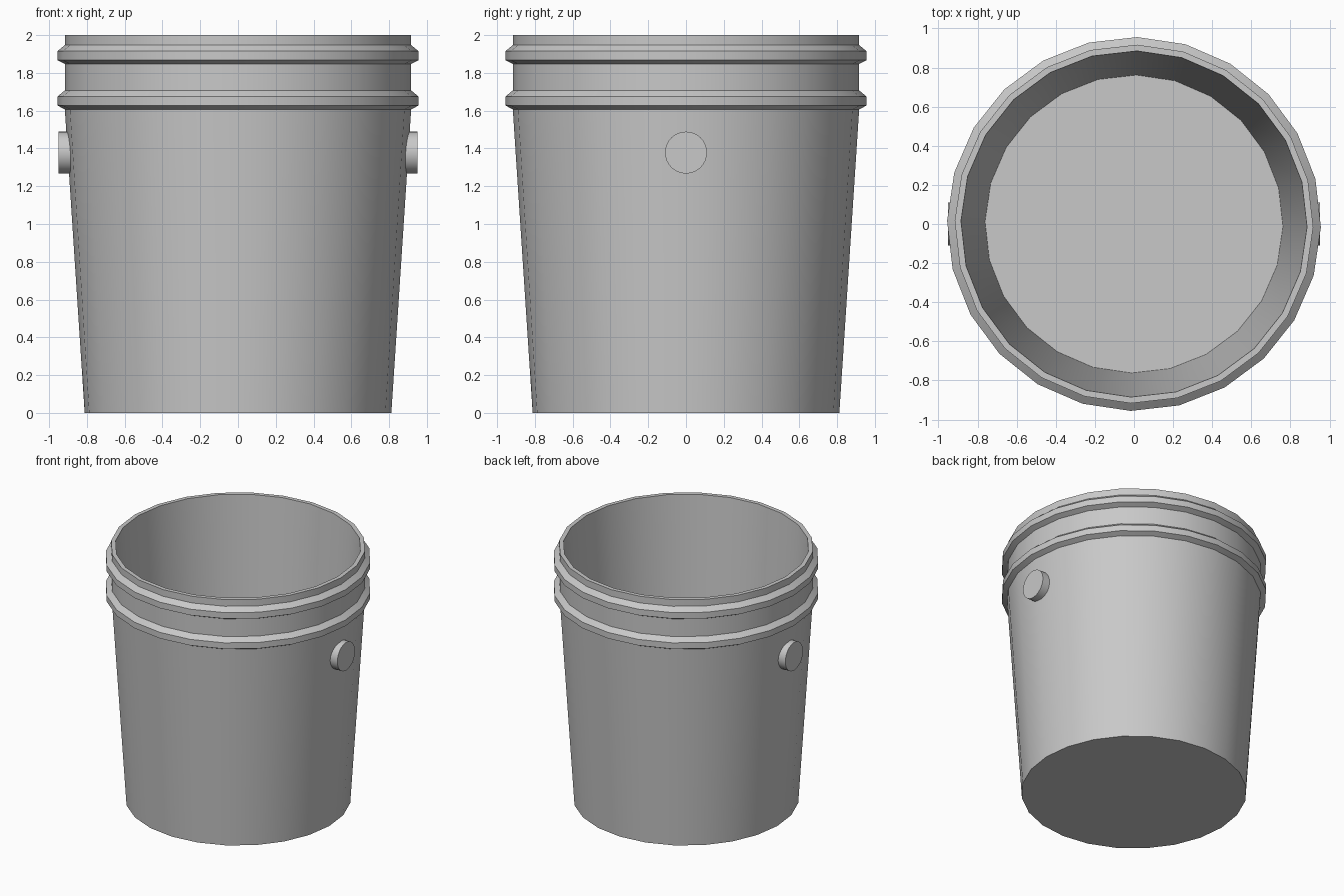
import bpy, math
from mathutils import Matrix

cube = bpy.data.objects.get("Cube")
if cube:
    bpy.data.objects.remove(cube, do_unlink=True)

# One grey plastic for the whole bucket
grey = bpy.data.materials.new("grey_plastic")
grey.use_nodes = True
colour = (0.58, 0.58, 0.58, 1)
grey.diffuse_color = colour
grey.node_tree.nodes["Principled BSDF"].inputs["Base Color"].default_value = colour

SIDES = 24
TURN = math.radians(-1)


def lathe(name, profile, sides, matrix=Matrix(), turn=0.0):
    """Revolve an open (radius, height) profile and cap both ends."""
    verts, faces = [], []
    for r, z in profile:
        for i in range(sides):
            a = turn + 2 * math.pi * i / sides
            verts.append(matrix @ Matrix.Rotation(a, 4, 'Z') @ Matrix.Translation((r, 0, z)).to_translation())
    for k in range(len(profile) - 1):
        for i in range(sides):
            j = (i + 1) % sides
            a, b = k * sides, (k + 1) * sides
            faces.append((a + i, a + j, b + j, b + i))
    last = (len(profile) - 1) * sides
    faces.append(tuple(reversed(range(sides))))
    faces.append(tuple(range(last, last + sides)))
    mesh = bpy.data.meshes.new(name)
    mesh.from_pydata(verts, [], faces)
    mesh.materials.append(grey)
    obj = bpy.data.objects.new(name, mesh)
    bpy.context.collection.objects.link(obj)
    bpy.ops.object.select_all(action='DESELECT')
    obj.select_set(True)
    bpy.context.view_layer.objects.active = obj
    bpy.ops.object.shade_smooth_by_angle(angle=math.radians(30))
    return obj


def rib(z):
    """Chamfered band around the neck, starting at height z."""
    return [(0.917, z), (0.956, z + 0.02), (0.956, z + 0.068), (0.917, z + 0.1)]


# Tapered wall, two ribs, rim, then the inner wall down to the floor
profile = [(0.812, 0)] + rib(1.607) + rib(1.847)
profile += [(0.917, 2), (0.885, 2), (0.762, 0.06)]
lathe("bucket_body", profile, SIDES, turn=TURN)

# Round handle studs on both sides
for side, name in ((1, "left_handle_stud"), (-1, "right_handle_stud")):
    place = Matrix.Translation((0, 0, 1.378)) @ Matrix.Rotation(side * math.pi / 2, 4, 'Y')
    lathe(name, [(0.111, 0.875), (0.111, 0.95)], 32, place)
